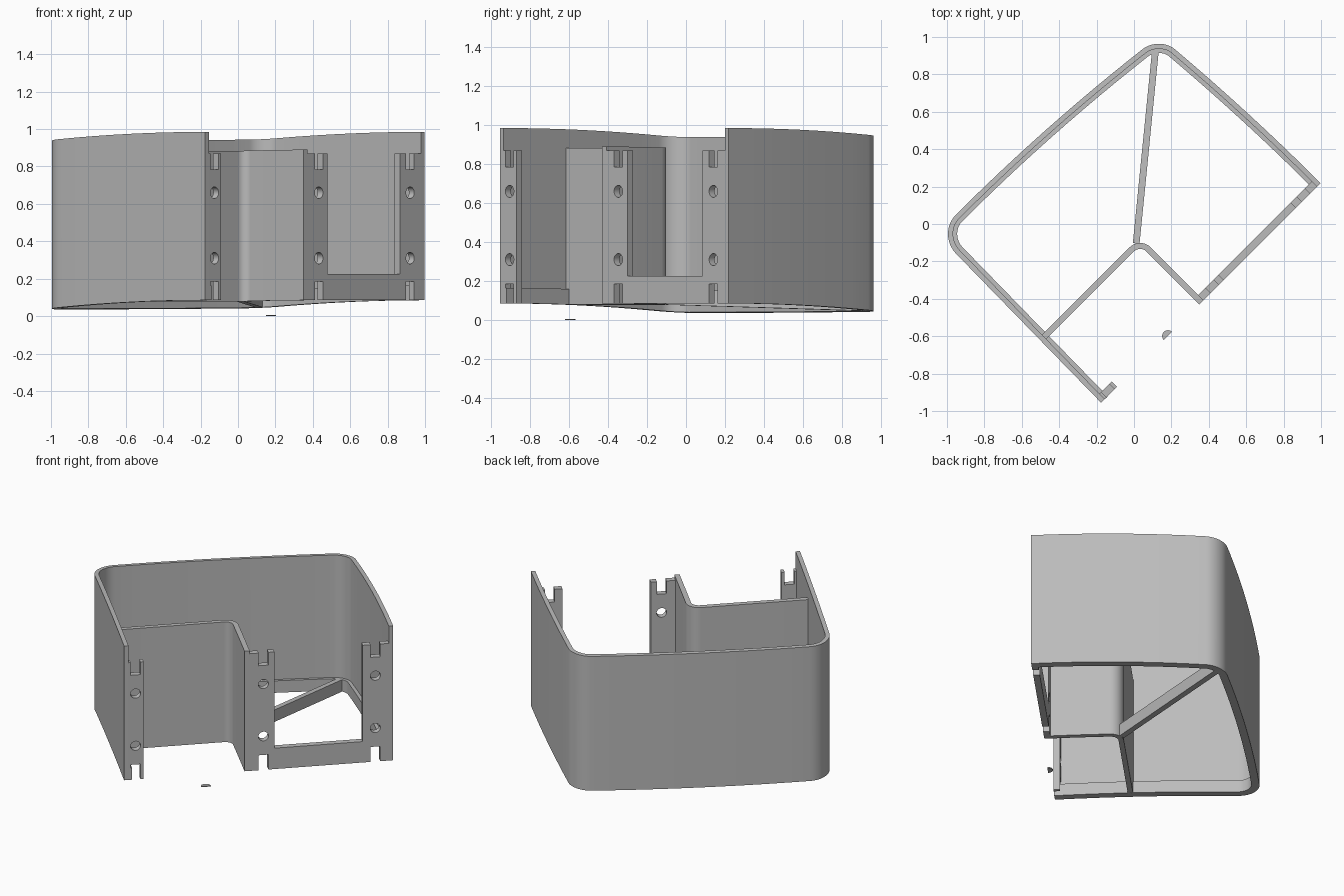
import bpy, bmesh
from math import sin, cos, pi, sqrt, radians
from mathutils import Matrix, Vector

old = bpy.data.objects.get("Cube")
if old:
    bpy.data.objects.remove(old, do_unlink=True)

grey = bpy.data.materials.new("plain grey")
grey.use_nodes = True
colour = (0.5, 0.5, 0.5, 1)
grey.diffuse_color = colour
grey.node_tree.nodes["Principled BSDF"].inputs["Base Color"].default_value = colour

FRONT = 0.78      # the front plane is x - y = FRONT
BOTTOM = 0.085
SAG = 0.031       # everything drops gently towards the back


def place(u, d, z):
    """u runs along the front plane, d is the depth behind it."""
    return Vector(((u * sqrt(2) + FRONT - d * sqrt(2)) / 2,
                   (u * sqrt(2) - FRONT + d * sqrt(2)) / 2, z))


def add(name, mesh):
    ob = bpy.data.objects.new(name, mesh)
    bpy.context.collection.objects.link(ob)
    mesh.materials.clear()
    mesh.materials.append(grey)
    bpy.ops.object.select_all(action='DESELECT')
    ob.select_set(True)
    bpy.context.view_layer.objects.active = ob
    bpy.ops.object.shade_smooth_by_angle(angle=radians(25))
    return ob


def ribbon(name, path, near, far, z0, z1):
    """Wall following a path, between two offsets to its right-hand side."""
    pts = [Vector(p) for p in path]
    bm = bmesh.new()
    rings = []
    for i, p in enumerate(pts):
        t = (pts[min(i + 1, len(pts) - 1)] - pts[max(i - 1, 0)]).normalized()
        n = Vector((t.y, -t.x))
        ring = []
        for off, z in ((near, z0), (far, z0), (far, z1), (near, z1)):
            q = p + n * off
            ring.append(bm.verts.new(place(q.x, q.y, z - SAG * q.y ** 2)))
        rings.append(ring)
    for a, b in zip(rings, rings[1:]):
        for k in range(4):
            m = (k + 1) % 4
            bm.faces.new((a[k], a[m], b[m], b[k]))
    bm.faces.new(rings[0])
    bm.faces.new(rings[-1][::-1])
    bmesh.ops.recalc_face_normals(bm, faces=bm.faces)
    mesh = bpy.data.meshes.new(name)
    bm.to_mesh(mesh)
    bm.free()
    return add(name, mesh)


def corner(p0, c, p1, steps=10):
    p0, c, p1 = Vector(p0), Vector(c), Vector(p1)
    return [c + (p0 - c) * (1 - sin(a)) + (p1 - c) * (1 - cos(a))
            for a in (pi / 2 * i / steps for i in range(steps + 1))]


def steps(n):
    return [i / n for i in range(n)]


# Outer shell: left side, rounded corner, bowed back, rounded corner, right side
shell = [(-0.80 + 0.015 * t, 1.115 * t) for t in steps(8)]
shell += corner((-0.785, 1.115), (-0.78, 1.26), (-0.64, 1.26))
shell += [(-0.64 + 1.335 * t, 1.26 - 0.08 * t * t) for t in steps(12)[1:]]
shell += corner((0.695, 1.18), (0.805, 1.165), (0.815, 1.06))
shell += [(0.86 - 0.045 * (1 - t) ** 2, 1.06 * (1 - t)) for t in steps(8)[1:] + [1]]
ribbon("outer_wall", shell, 0, 0.027, BOTTOM, 0.985)
ribbon("bottom_ledge", shell, 0.027, 0.049, BOTTOM, 0.165)

# Inner partition, turning forward to meet the middle post
inner = [(-0.775, 0.48)] + corner((-0.105, 0.48), (-0.025, 0.48), (-0.025, 0.40))
inner += [(-0.025, 0.2), (-0.025, 0.0)]
ribbon("inner_wall", inner, 0, 0.032, BOTTOM, 0.89)

# Low brace from the partition to the back corner
ribbon("brace", [(-0.065, 0.47), (0.28, 0.82), (0.735, 1.125)][::2],
       -0.018, 0.018, BOTTOM, 0.165)


# Front plates: notched outlines with round bolt holes
TOP, SLOT, HOLE = 0.87, 0.03, 0.031


def notch(c, edge, tip):
    return [(c - SLOT, edge), (c - SLOT, tip), (c + SLOT, tip), (c + SLOT, edge)]


def lower(c):
    return notch(c, BOTTOM, 0.185)


def upper(c):
    return notch(c, TOP, 0.785)[::-1]


def plate(name, outline, centres, thick=0.04):
    cu = bpy.data.curves.new(name, 'CURVE')
    cu.dimensions, cu.fill_mode, cu.extrude = '2D', 'BOTH', thick / 2
    loops = [outline]
    for c in centres:
        for z in (0.31, 0.66):
            loops.append([(c + HOLE * cos(2 * pi * i / 24), z + HOLE * sin(2 * pi * i / 24))
                          for i in range(24)])
    for loop in loops:
        sp = cu.splines.new('POLY')
        sp.points.add(len(loop) - 1)
        for pt, (u, z) in zip(sp.points, loop):
            pt.co = (u, z, 0, 1)
        sp.use_cyclic_u = True
    tmp = bpy.data.objects.new("plate_outline", cu)
    bpy.context.collection.objects.link(tmp)
    deps = bpy.context.evaluated_depsgraph_get()
    mesh = bpy.data.meshes.new_from_object(tmp.evaluated_get(deps))
    bpy.data.objects.remove(tmp, do_unlink=True)
    r = sqrt(0.5)
    axes = Matrix(((r, 0, r), (r, 0, -r), (0, 1, 0))).to_4x4()
    mesh.transform(Matrix.Translation(place(0, thick / 2, 0)) @ axes)
    mesh.name = name
    return add(name, mesh)


MID, RIGHT, LEFT = 0.06, 0.75, -0.729
frame = [(-0.057, BOTTOM)] + lower(MID) + lower(RIGHT) + [(0.855, BOTTOM), (0.855, TOP)]
frame += upper(RIGHT) + [(0.672, TOP), (0.672, 0.225), (0.127, 0.225), (0.127, TOP)]
frame += upper(MID) + [(-0.057, TOP)]
plate("front_frame", frame, (MID, RIGHT))

post = [(-0.795, BOTTOM)] + lower(LEFT) + [(-0.679, BOTTOM), (-0.679, TOP)]
post += upper(LEFT) + [(-0.795, TOP)]
plate("front_post", post, (LEFT,))

# Small loose half disc lying on the ground in front
bm = bmesh.new()
verts = [bm.verts.new(place(-0.295 + HOLE * cos(pi * i / 12), HOLE * sin(pi * i / 12), 0))
         for i in range(13)]
face = bm.faces.new(verts)
ext = bmesh.ops.extrude_face_region(bm, geom=[face])
bmesh.ops.translate(bm, vec=(0, 0, 0.006),
                    verts=[g for g in ext["geom"] if isinstance(g, bmesh.types.BMVert)])
bmesh.ops.recalc_face_normals(bm, faces=bm.faces)
chip = bpy.data.meshes.new("loose_half_disc")
bm.to_mesh(chip)
bm.free()
add("loose_half_disc", chip)
